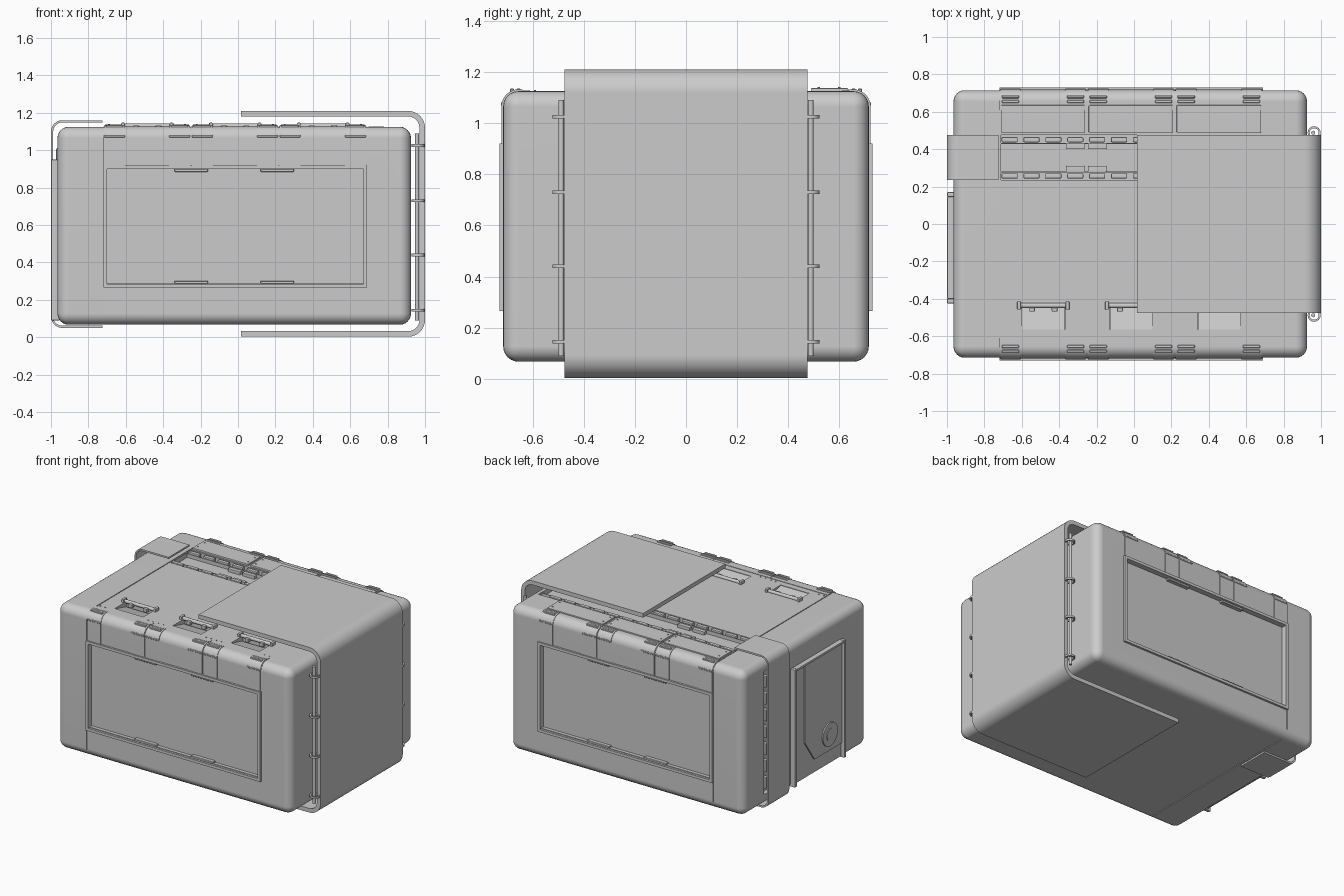
import bpy, bmesh, math
from mathutils import Vector, Matrix

if "Cube" in bpy.data.objects:
    bpy.data.objects.remove(bpy.data.objects["Cube"])


def finish(name, bm):
    bmesh.ops.recalc_face_normals(bm, faces=bm.faces)
    me = bpy.data.meshes.new(name)
    bm.to_mesh(me)
    bm.free()
    ob = bpy.data.objects.new(name, me)
    bpy.context.collection.objects.link(ob)
    return ob


def boxes(name, specs, bevel=0.0, seg=2):
    """One object from boxes given as (x0, x1, y0, y1, z0, z1)."""
    bm = bmesh.new()
    for x0, x1, y0, y1, z0, z1 in specs:
        m = Matrix.Translation(((x0 + x1) / 2, (y0 + y1) / 2, (z0 + z1) / 2))
        m = m @ Matrix.Diagonal((x1 - x0, y1 - y0, z1 - z0, 1))
        bmesh.ops.create_cube(bm, size=1, matrix=m)
    if bevel:
        bmesh.ops.bevel(bm, geom=bm.edges[:], offset=bevel, segments=seg,
                        profile=0.5, affect='EDGES')
    return finish(name, bm)


def prism(name, pts, axis, a, b):
    """Extrude a 2D outline: (y, z) along x, or (x, z) along y."""
    def place(p, t):
        return (t, p[0], p[1]) if axis == 'x' else (p[0], t, p[1])
    bm = bmesh.new()
    f = bm.faces.new([bm.verts.new(place(p, a)) for p in pts])
    ext = bmesh.ops.extrude_face_region(bm, geom=[f])
    d = Vector(place((0, 0), b)) - Vector(place((0, 0), a))
    bmesh.ops.translate(bm, vec=d, verts=[v for v in ext['geom'] if isinstance(v, bmesh.types.BMVert)])
    return finish(name, bm)


def rods(name, items, seg=14):
    """Cylinders given as (centre, axis, length, radius)."""
    rot = {'x': Matrix.Rotation(math.pi / 2, 4, 'Y'),
           'y': Matrix.Rotation(math.pi / 2, 4, 'X'), 'z': Matrix()}
    bm = bmesh.new()
    for c, ax, ln, r in items:
        bmesh.ops.create_cone(bm, cap_ends=True, segments=seg, radius1=r, radius2=r,
                              depth=ln, matrix=Matrix.Translation(c) @ rot[ax])
    return finish(name, bm)


def arc(cx, cz, r, a0, a1, n=8):
    return [(cx + r * math.cos(math.radians(a0 + (a1 - a0) * i / n)),
             cz + r * math.sin(math.radians(a0 + (a1 - a0) * i / n))) for i in range(n + 1)]


def wrap(name, x_open, x_end, z0, z1, r, t, y0, y1):
    """C-shaped plate wrapped around one end of the case."""
    s = 1 if x_end > 0 else -1
    cx = abs(x_end) - r

    def path(k):
        p = arc(cx, z1 - r, r - k, 90, 0) + arc(cx, z0 + r, r - k, 0, -90)
        p = [(x * s, z) for x, z in p]
        return [(x_open, z1 - k)] + p + [(x_open, z0 + k)]
    return prism(name, path(0) + path(t)[::-1], 'y', y0, y1)


# Main rounded case
TOP, Y = 1.125, 0.715
body = boxes("case_body", [(-0.965, 0.925, -Y, Y, 0.067, TOP)], 0.06, 6)
pockets = [-0.485, -0.015, 0.455]

# Cutter: window recesses, handle pockets, pad channel, end seam
cuts = [(-0.70, 0.67, s * Y - 0.025, s * Y + 0.025, 0.29, 0.90) for s in (-1, 1)]
cuts += [(c - 0.115, c + 0.115, -0.565, -0.425, TOP - 0.045, TOP + 0.1) for c in pockets]
cuts += [(-0.71, 0.86, 0.235, 0.475, TOP - 0.035, TOP + 0.1),
         (-1.1, -0.935, 0.235, 0.475, 0.15, 1.05)]
g = 0.003
cuts += [(-0.72 - g, -0.72 + g, -0.66, 0.66, TOP - 0.006, TOP + 0.1),
         (-0.72 - g, -0.72 + g, -0.66, 0.66, 0.0, 0.073),
         (-0.72 - g, -0.72 + g, -0.8, -Y + 0.006, 0.12, 1.07),
         (-0.72 - g, -0.72 + g, Y - 0.006, 0.8, 0.12, 1.07)]
cutter = boxes("case_cutter", cuts)
cutter.hide_render = True
mod = body.modifiers.new("cut", 'BOOLEAN')
mod.operation, mod.solver, mod.object = 'DIFFERENCE', 'EXACT', cutter
bpy.context.view_layer.objects.active = body
bpy.ops.object.modifier_apply(modifier="cut")
bpy.data.objects.remove(cutter)

# Wrapped shells on the right and left ends
wrap("right_wrap_shell", 0.015, 1.0, 0.003, 1.21, 0.09, 0.03, -0.475, 0.475)
wrap("left_wrap_band", -0.725, -1.0, 0.05, 1.16, 0.06, 0.012, 0.235, 0.475)

# Pads in the channel, on the top and continuing down the left end
pads, ribs = [], []
for i in range(13):
    c = -0.665 + 0.117 * i
    for y0, y1 in ((0.437, 0.465), (0.243, 0.271)):
        pads.append((c - 0.043, c + 0.043, y0, y1, TOP - 0.04, TOP + 0.003))
    if i in (3, 4):
        ribs += [(c - 0.05, c + 0.05, 0.40, 0.43, TOP - 0.04, TOP - 0.012),
                 (c - 0.05, c + 0.05, 0.28, 0.31, TOP - 0.04, TOP - 0.012)]
for i in range(7):
    c = 0.23 + 0.123 * i
    for y0, y1 in ((0.437, 0.465), (0.243, 0.271)):
        pads.append((-0.972, -0.93, y0, y1, c - 0.043, c + 0.043))
boxes("channel_pads", pads, 0.006)
boxes("channel_ribs", ribs, 0.004)
boxes("channel_rails", [(-0.71, 0.86, 0.427, 0.432, TOP - 0.04, TOP - 0.008),
                        (-0.71, 0.86, 0.276, 0.281, TOP - 0.04, TOP - 0.008)])

for s, side in ((-1, "front"), (1, "back")):
    def yr(a, b):
        return tuple(sorted((s * a, s * b)))

    # Window frame with latch tabs
    f0, f1 = yr(0.685, 0.73)
    boxes(side + "_window_frame", [(-0.72, 0.69, f0, f1, 0.90, 0.92), (-0.72, 0.69, f0, f1, 0.265, 0.285),
                                   (-0.72, -0.70, f0, f1, 0.285, 0.90), (0.67, 0.69, f0, f1, 0.285, 0.90)])
    t0, t1 = yr(0.685, 0.717)
    boxes(side + "_window_tabs", [(x, x + 0.18, t0, t1, z, z + 0.017)
                                  for x in (-0.34, 0.12) for z in (0.884, 0.284)], 0.003, 1)

    # Door covers and hinge straps rolled over the top edge
    def cover(name, x0, x1, d, y_in, z_low):
        p = arc(0.655, 1.065, 0.06 + d, 90, 0)
        p = [(y_in, TOP + d)] + p + [(0.715 + d, z_low), (y_in, z_low)]
        prism(name, [(s * y, z) for y, z in p], 'x', x0, x1)

    hinge_bars, plates, rivets = [], [], []
    for k in range(3):
        x0 = -0.72 + 0.47 * k
        x1 = x0 + 0.467
        cover(f"{side}_door_cover_{k + 1}", x0, x1, 0.003, 0.61, 0.921)
        for j, (a, b) in enumerate(((x0 + 0.003, x0 + 0.115), (x1 - 0.115, x1 - 0.003))):
            cover(f"{side}_hinge_strap_{k + 1}_{j + 1}", a, b, 0.007, 0.64, 0.921)
            y0, y1 = yr(0.69, 0.724)
            hinge_bars.append((a, b, y0, y1, 1.068, 1.082))
            for yy in (0.655, 0.68):
                y0, y1 = yr(yy - 0.008, yy + 0.008)
                hinge_bars.append((a + 0.01, b - 0.01, y0, y1, 1.09, TOP + 0.010))
        if s > 0:
            plates.append((x0 + 0.008, x1 - 0.008, 0.488, 0.635, TOP - 0.01, TOP + 0.012))
            rivets += [((x, y, TOP + 0.013), 'z', 0.006, 0.005)
                       for x in (x0 + 0.03, x1 - 0.03) for y in (0.52, 0.60)]
        else:
            rivets += [((x, -0.59, TOP), 'z', 0.008, 0.004)
                       for x in (x0 + 0.02, x0 + 0.06, x1 - 0.06, x1 - 0.02)]
    boxes(side + "_hinge_bars", hinge_bars, 0.003, 1)
    rods(side + "_rivets", rivets, 10)
    if plates:
        boxes("back_top_plates", plates, 0.004)

    # Lashing rod and clips along the edge of the right shell
    y = s * 0.488
    rods(side + "_lashing_rod", [((0.958, y, 0.59), 'z', 1.0, 0.011)])
    clips = bmesh.new()
    for z in (0.145, 0.44, 0.73, 1.025):
        def pt(r, a, dz):
            return clips.verts.new((0.963 + r * math.cos(a), y + s * r * math.sin(a), z + dz))
        n = 16
        ring = [[pt(r, math.tau * i / n, dz) for r, dz in
                 ((0.035, -0.007), (0.035, 0.007), (0.024, 0.007), (0.024, -0.007))] for i in range(n)]
        for i in range(n):
            for j in range(4):
                q, w = ring[i], ring[(i + 1) % n]
                clips.faces.new((q[j], w[j], w[(j + 1) % 4], q[(j + 1) % 4]))
    finish(side + "_rod_clips", clips)

# Top handles: bar and end brackets behind each pocket
bars, brackets = [], []
for c in pockets:
    bars.append(((c, -0.436, TOP + 0.004), 'x', 0.27, 0.013))
    for x in (c - 0.13, c + 0.13):
        brackets.append((x - 0.01, x + 0.01, -0.458, -0.414, TOP - 0.02, TOP + 0.022))
    for x in (c - 0.06, c + 0.06):
        brackets.append((x - 0.015, x + 0.015, -0.468, -0.44, TOP - 0.02, TOP + 0.008))
    # sloping pocket floor
    prism("handle_pocket_ramp", [(-0.564, TOP - 0.003), (-0.564, TOP - 0.05), (-0.44, TOP - 0.05),
                                 (-0.44, TOP - 0.035)], 'x', c - 0.114, c + 0.114)
rods("handle_bars", bars)
boxes("handle_brackets", brackets, 0.005)

# Left end panel: posts, backing plate, raised shaped plate and round port
boxes("end_panel_frame", [(-1.0, -0.95, 0.145, 0.17, 0.09, 0.95), (-1.0, -0.95, -0.425, -0.40, 0.09, 0.95),
                          (-1.0, -0.95, -0.40, 0.145, 0.932, 0.95)], 0.006)
boxes("end_panel_backing", [(-0.974, -0.95, -0.41, 0.155, 0.10, 0.94)])
prism("end_panel_plate", [(-0.395, 0.925), (0.03, 0.925), (0.03, 0.36), (-0.08, 0.20), (-0.395, 0.20)],
      'x', -0.984, -0.95)
rods("end_port", [((-0.978, -0.25, 0.32), 'x', 0.03, 0.085), ((-0.98, -0.25, 0.32), 'x', 0.036, 0.045)], 32)

# Smooth shading with sharp edges kept
bpy.ops.object.select_all(action='SELECT')
bpy.ops.object.shade_smooth_by_angle(angle=math.radians(30))
for ob in bpy.context.scene.objects:
    wn = ob.modifiers.new("weighted_normals", 'WEIGHTED_NORMAL')
    wn.keep_sharp = True
